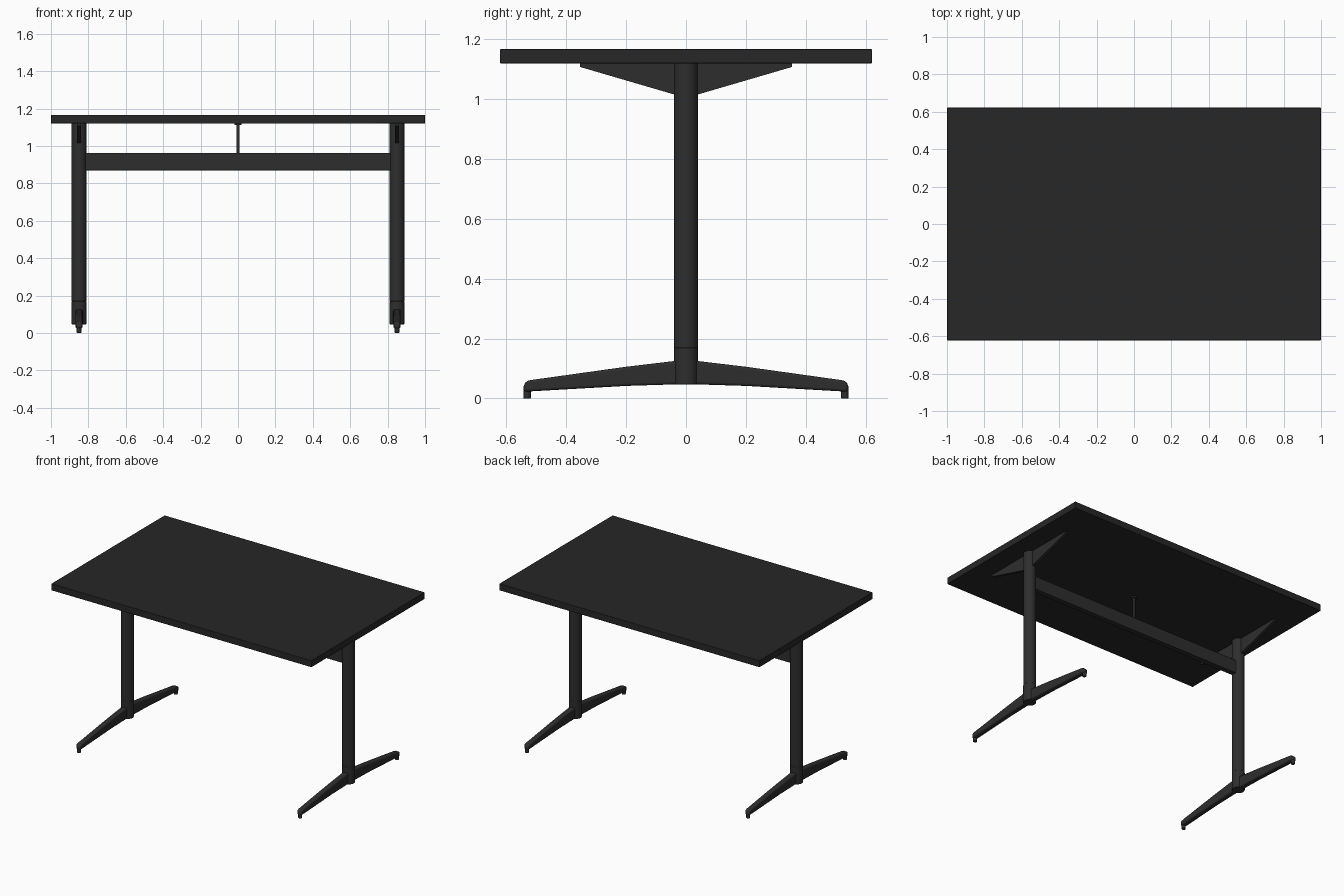
import bpy, bmesh

if "Cube" in bpy.data.objects:
    bpy.data.objects.remove(bpy.data.objects["Cube"])

def material(name, v):
    m = bpy.data.materials.new(name)
    m.diffuse_color = (v, v, v, 1)
    m.use_nodes = True
    m.node_tree.nodes["Principled BSDF"].inputs["Base Color"].default_value = m.diffuse_color
    return m

TOP = material("black_laminate", 0.02)
METAL = material("dark_metal", 0.027)

def finish(ob, name, mat, bevel=0.0, segments=2):
    ob.name = name
    ob.data.materials.append(mat)
    if bevel:
        b = ob.modifiers.new("Bevel", 'BEVEL')
        b.width, b.segments = bevel, segments
        b.limit_method, b.angle_limit = 'ANGLE', 0.6
    bpy.ops.object.select_all(action='DESELECT')
    ob.select_set(True)
    bpy.context.view_layer.objects.active = ob
    bpy.ops.object.shade_smooth_by_angle()
    return ob

def box(name, size, loc, mat, bevel=0.0):
    bpy.ops.mesh.primitive_cube_add(size=1, location=loc)
    ob = bpy.context.object
    ob.scale = size
    bpy.ops.object.transform_apply(location=False, rotation=False, scale=True)
    return finish(ob, name, mat, bevel)

def cyl(name, r, z0, z1, x, y=0, bevel=0.0, sides=40):
    bpy.ops.mesh.primitive_cylinder_add(vertices=sides, radius=r, depth=z1 - z0,
                                        location=(x, y, (z0 + z1) / 2))
    return finish(bpy.context.object, name, METAL, bevel)

def loft(name, sections, x, side, bevel=0.0, segments=2):
    """Rectangular sections (y, z_bottom, z_top, half_width) joined along y."""
    bm = bmesh.new()
    rings = [[bm.verts.new((sx * w, side * y, z))
              for sx, z in ((-1, b), (1, b), (1, t), (-1, t))]
             for y, b, t, w in sections]
    for a, c in zip(rings, rings[1:]):
        for i in range(4):
            j = (i + 1) % 4
            bm.faces.new((a[i], a[j], c[j], c[i]))
    bm.faces.new(rings[0])
    bm.faces.new(rings[-1])
    bmesh.ops.recalc_face_normals(bm, faces=bm.faces)
    me = bpy.data.meshes.new(name)
    bm.to_mesh(me)
    bm.free()
    ob = bpy.data.objects.new(name, me)
    ob.location.x = x
    bpy.context.collection.objects.link(ob)
    return finish(ob, name, METAL, bevel, segments)

# Table top
box("table_top", (2, 1.244, 0.047), (0, 0, 1.1435), TOP, 0.003)

# Cross beam and its centre support
box("cross_beam", (1.64, 0.036, 0.093), (0, 0, 0.9165), METAL, 0.003)
cyl("centre_support_rod", 0.008, 0.955, 1.118, 0, sides=20)
cyl("centre_support_plate", 0.02, 1.112, 1.121, 0, sides=24)

# Leg assemblies
ARM = [(0.355, 1.108, 1.121, 0.010), (0.03, 1.013, 1.121, 0.010)]
FOOT = [(0.0, 0.048, 0.13, 0.02), (0.04, 0.047, 0.125, 0.02),
        (0.2, 0.042, 0.106, 0.019), (0.515, 0.024, 0.062, 0.018),
        (0.535, 0.023, 0.058, 0.017), (0.543, 0.023, 0.04, 0.014)]
for x, lr in ((-0.85, "left"), (0.85, "right")):
    cyl(lr + "_post", 0.04, 0.17, 1.121, x)
    cyl(lr + "_post_hub", 0.0405, 0.047, 0.17, x, bevel=0.002)
    for s, fb in ((-1, "front"), (1, "back")):
        loft(f"{lr}_{fb}_top_bracket", ARM, x, s)
        loft(f"{lr}_{fb}_foot", FOOT, x, s, 0.008, 3)
        cyl(f"{lr}_{fb}_foot_glide", 0.0125, 0, 0.03, x, s * 0.531, 0.003, 24)
